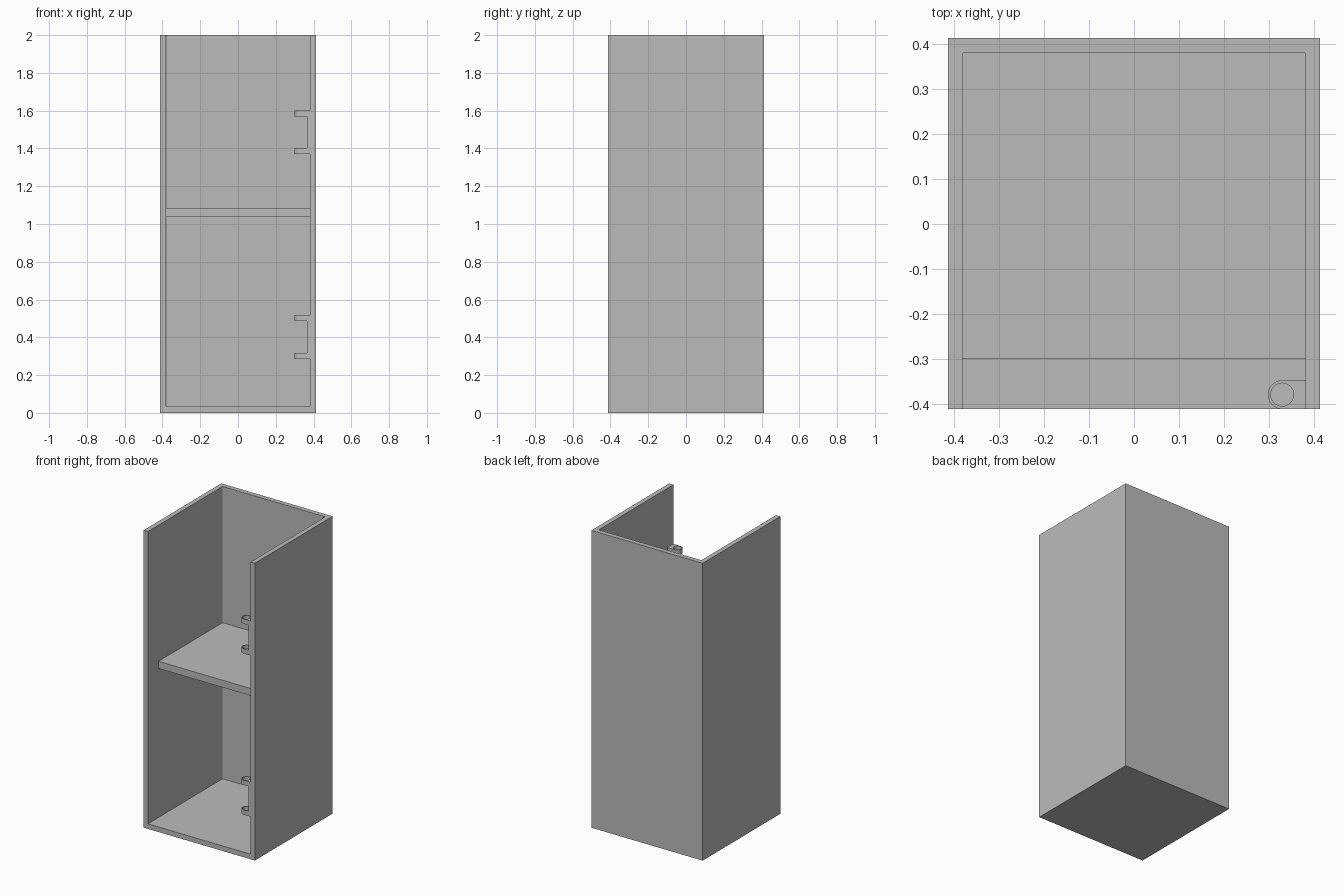
import bpy, bmesh, math
from mathutils import Vector

cube = bpy.data.objects.get("Cube")
if cube:
    bpy.data.objects.remove(cube, do_unlink=True)

HALF, INNER, HEIGHT, FLOOR = 0.414, 0.382, 2.0, 0.034
FRONT = -0.412
PIN_X, PIN_Y, RING, HOLE = 0.33, -0.38, 0.032, 0.0255

grey = bpy.data.materials.new("light grey")
grey.use_nodes = True
colour = (0.5, 0.5, 0.5, 1)
grey.diffuse_color = colour
grey.node_tree.nodes["Principled BSDF"].inputs["Base Color"].default_value = colour


def box(name, low, high, round_back=0):
    """Box between two corners, optionally with rounded upright back edges."""
    low, high = Vector(low), Vector(high)
    bm = bmesh.new()
    bmesh.ops.create_cube(bm, size=1)
    for v in bm.verts:
        v.co = [(low[i] + high[i]) / 2 + v.co[i] * (high[i] - low[i]) for i in range(3)]
    if round_back:
        edges = [e for e in bm.edges if all(abs(v.co.y - high.y) < 1e-5 for v in e.verts)
                 and abs(e.verts[0].co.x - e.verts[1].co.x) < 1e-5]
        bmesh.ops.bevel(bm, geom=edges, offset=round_back, segments=3,
                        profile=0.5, affect='EDGES')
    mesh = bpy.data.meshes.new(name)
    bm.to_mesh(mesh)
    bm.free()
    mesh.materials.append(grey)
    obj = bpy.data.objects.new(name, mesh)
    bpy.context.collection.objects.link(obj)
    return obj


def activate(obj):
    bpy.ops.object.select_all(action='DESELECT')
    obj.select_set(True)
    bpy.context.view_layer.objects.active = obj


def arc(radius, start, end, steps):
    angles = [start + (end - start) * i / steps for i in range(steps + 1)]
    return [(PIN_X + radius * math.cos(a), PIN_Y + radius * math.sin(a)) for a in angles]


def knuckle(name, z_low, z_high):
    """Hinge eye: rounded tab reaching into the wall, with a pin hole."""
    wall = INNER + 0.005
    outline = arc(RING, math.pi / 2, 3 * math.pi / 2, 24)
    outline += [(wall, PIN_Y - RING), (wall, PIN_Y + RING)]
    hole = arc(HOLE, 0, 2 * math.pi, 32)[:-1]
    curve = bpy.data.curves.new(name, 'CURVE')
    curve.dimensions = '2D'
    curve.fill_mode = 'BOTH'
    curve.extrude = (z_high - z_low) / 2
    for points in (outline, hole):
        spline = curve.splines.new('POLY')
        spline.points.add(len(points) - 1)
        for p, (x, y) in zip(spline.points, points):
            p.co = (x, y, 0, 1)
        spline.use_cyclic_u = True
    curve.materials.append(grey)
    obj = bpy.data.objects.new(name, curve)
    obj.location.z = (z_low + z_high) / 2
    bpy.context.collection.objects.link(obj)
    activate(obj)
    bpy.ops.object.convert(target='MESH')
    bpy.ops.object.shade_smooth_by_angle(angle=math.radians(30))


# Cabinet shell, hollowed through the front and top
shell = box("cabinet_shell", (-HALF, FRONT, 0), (HALF, HALF, HEIGHT))
cutter = box("hollow_cutter", (-INNER, -1, FLOOR), (INNER, INNER, HEIGHT + 1), 0.005)
cutter.hide_render = True
cut = shell.modifiers.new("hollow", 'BOOLEAN')
cut.operation = 'DIFFERENCE'
cut.solver = 'EXACT'
cut.object = cutter
activate(shell)
bpy.ops.object.modifier_apply(modifier=cut.name)
bpy.data.objects.remove(cutter, do_unlink=True)

# Middle shelf, set back from the opening
box("shelf", (-INNER, -0.299, 1.036), (INNER, INNER, 1.084))

# Two door hinges, each a wall plate between two eyes
for label, base in (("lower", 0.286), ("upper", 1.37)):
    top = base + 0.232
    box(label + "_hinge_plate", (0.365, PIN_Y - RING, base + 0.032),
        (INNER + 0.005, PIN_Y + RING, top - 0.032))
    knuckle(label + "_hinge_bottom_eye", base, base + 0.032)
    knuckle(label + "_hinge_top_eye", top - 0.032, top)
